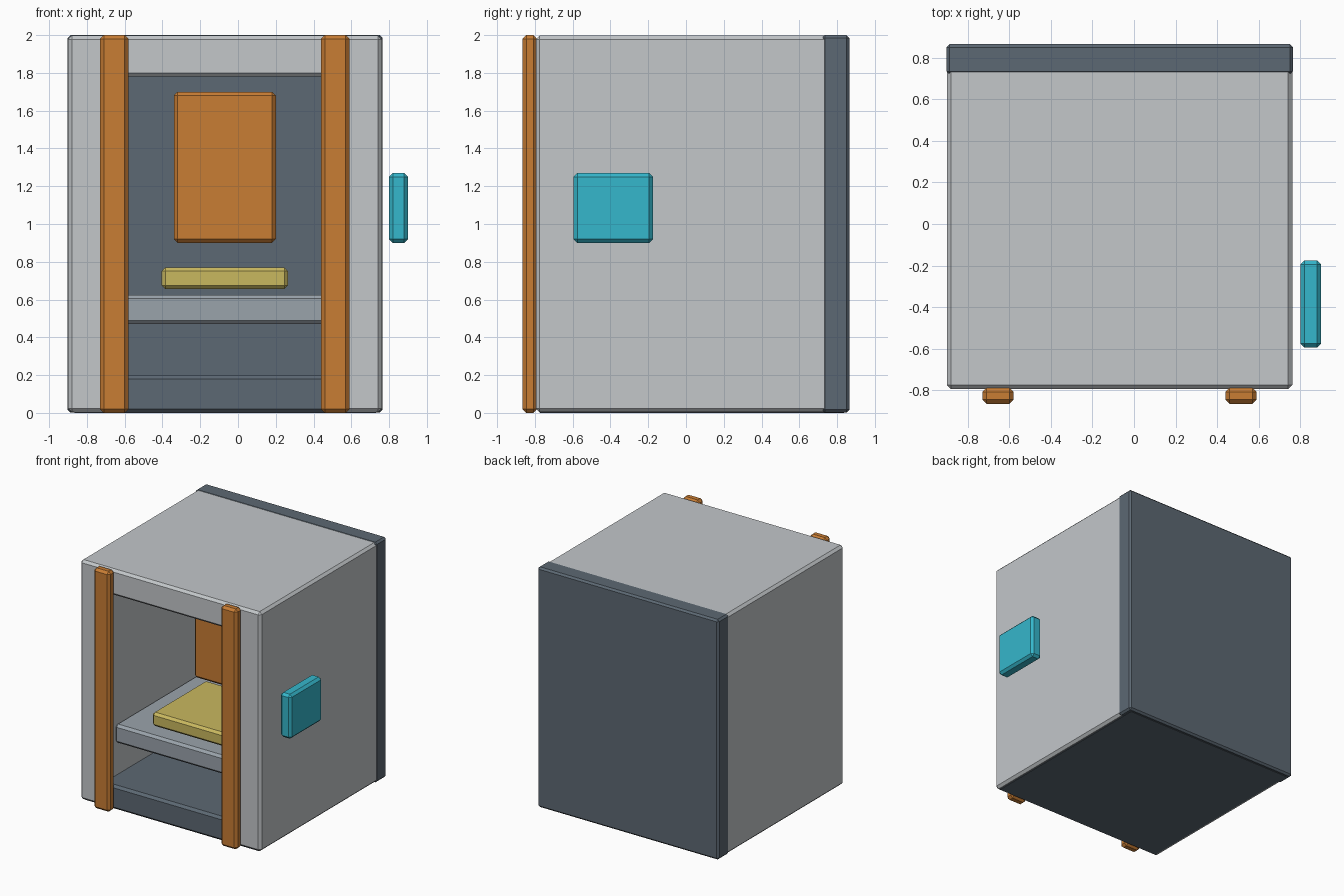
import bpy
import bmesh

if "Cube" in bpy.data.objects:
    bpy.data.objects.remove(bpy.data.objects["Cube"])


def linear(c):
    c /= 255
    return c / 12.92 if c <= 0.04045 else ((c + 0.055) / 1.055) ** 2.4


def material(name, r, g, b):
    m = bpy.data.materials.new(name)
    m.diffuse_color = (linear(r), linear(g), linear(b), 1)
    m.use_nodes = True
    m.node_tree.nodes["Principled BSDF"].inputs["Base Color"].default_value = m.diffuse_color
    return m


light_grey = material("light grey", 195, 199, 202)
slate = material("dark slate", 92, 104, 115)
steel = material("steel grey", 154, 163, 171)
orange = material("orange", 200, 125, 52)
yellow = material("yellow", 201, 184, 95)
teal = material("teal", 53, 183, 204)


def box(name, x, y, z, mat, bevel=0.02):
    """Chamfered box from its (min, max) range on each axis."""
    bm = bmesh.new()
    bmesh.ops.create_cube(bm, size=1)
    for v in bm.verts:
        v.co = [(a + b) / 2 + c * (b - a) for (a, b), c in zip((x, y, z), v.co)]
    bmesh.ops.bevel(bm, geom=bm.edges[:], offset=bevel, segments=1,
                    profile=0.5, affect='EDGES')
    mesh = bpy.data.meshes.new(name)
    bm.to_mesh(mesh)
    bm.free()
    mesh.materials.append(mat)
    ob = bpy.data.objects.new(name, mesh)
    bpy.context.collection.objects.link(ob)
    return ob


LEFT, RIGHT, FRONT, BACK, WALL = -0.90, 0.765, -0.795, 0.865, 0.22

# Open-fronted cabinet shell
box("left_wall", (LEFT, LEFT + WALL), (FRONT, BACK - 0.004), (0.004, 1.997), light_grey)
box("right_wall", (RIGHT - WALL, RIGHT - 0.003), (FRONT, BACK - 0.004), (0.004, 1.997), light_grey)
box("roof", (LEFT, RIGHT - 0.003), (FRONT, BACK - 0.004), (1.78, 1.997), light_grey)
box("back_panel", (LEFT - 0.002, RIGHT), (0.72, BACK), (0.002, 2.0), slate, 0.015)
box("floor", (LEFT + 0.015, RIGHT - 0.015), (FRONT + 0.004, BACK - 0.01), (0, 0.20), slate)

# Interior bench, cushion and hanging panel
box("bench", (LEFT + WALL - 0.01, RIGHT - WALL + 0.01), (-0.64, 0.74), (0.47, 0.625), steel)
box("cushion", (-0.405, 0.265), (-0.56, 0.15), (0.655, 0.77), yellow)
box("inner_panel", (-0.34, 0.20), (-0.10, 0.0), (0.90, 1.70), orange)

# Front posts
for side, x in (("left", -0.73), ("right", 0.44)):
    box(side + "_post", (x, x + 0.15), (-0.865, -0.788), (0, 2.0), orange)

# Side plate standing off the right wall
box("side_plate", (0.80, 0.90), (-0.595, -0.175), (0.90, 1.27), teal)
